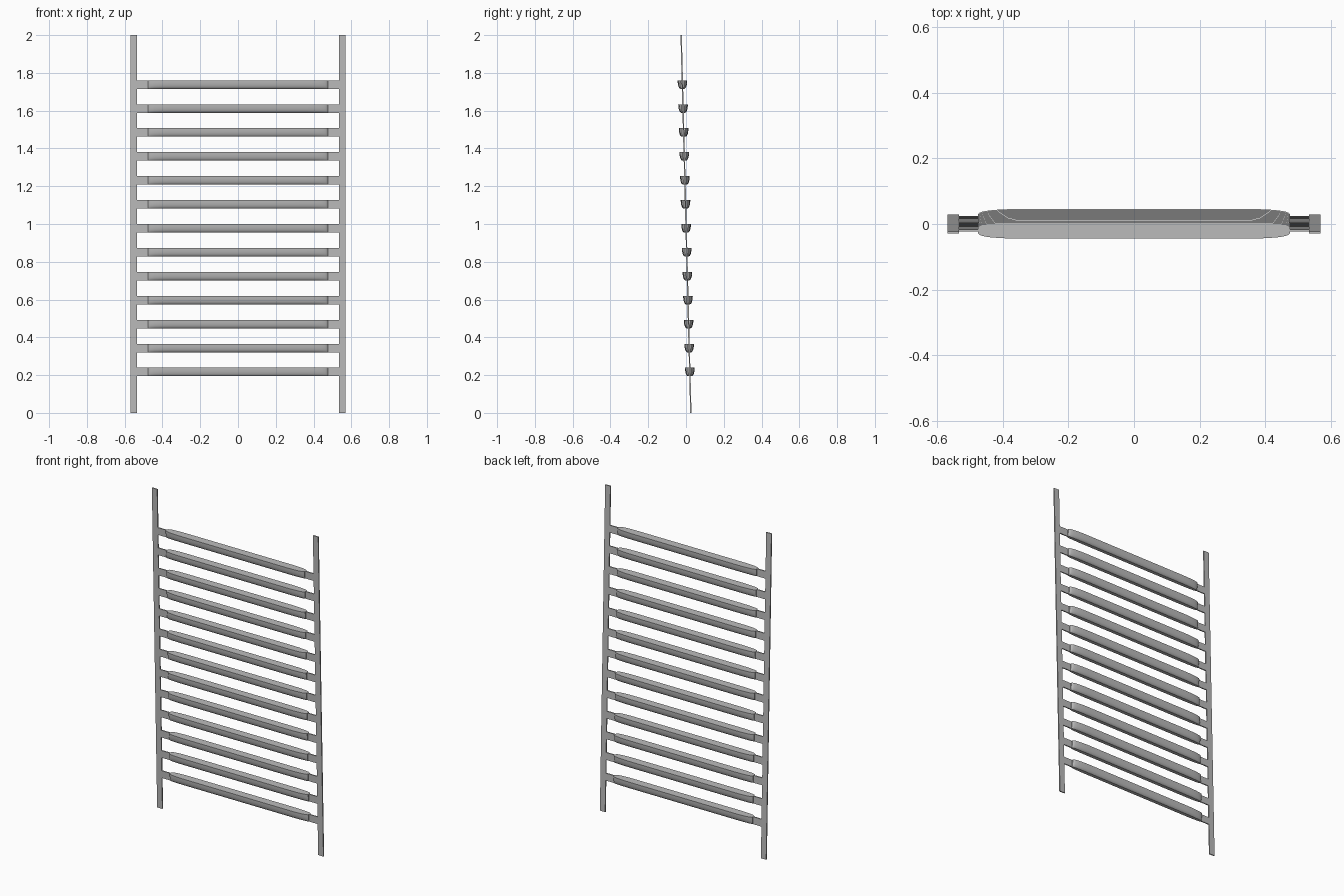
import bpy
import bmesh
import math

cube = bpy.data.objects.get("Cube")
if cube:
    bpy.data.objects.remove(cube, do_unlink=True)

HEIGHT, SLOPE = 2.0, 0.0257
RUNGS, FIRST_TOP, SPACING = 13, 0.239, 0.1268
RUNG_H, RUNG_HALF_L, RUNG_HALF_D = 0.045, 0.476, 0.0255
RAIL_IN, RAIL_OUT, PLATE_HALF = 0.534, 0.570, 0.0035

metal = bpy.data.materials.new("grey_metal")
metal.use_nodes = True
grey = (0.5, 0.5, 0.5, 1)
metal.diffuse_color = grey
metal.node_tree.nodes["Principled BSDF"].inputs["Base Color"].default_value = grey


def lean(z):
    """Depth of the leaning ladder plane at a height."""
    return SLOPE * (HEIGHT / 2 - z)


def add_object(name, bm):
    bmesh.ops.recalc_face_normals(bm, faces=bm.faces)
    mesh = bpy.data.meshes.new(name)
    bm.to_mesh(mesh)
    bm.free()
    mesh.materials.append(metal)
    obj = bpy.data.objects.new(name, mesh)
    bpy.context.collection.objects.link(obj)
    return obj


def leaning_plate(name, x0, x1, z0, z1):
    """Thin flat bar lying in the leaning plane."""
    bm = bmesh.new()
    bmesh.ops.create_cube(bm, size=1)
    for v in bm.verts:
        z = z1 if v.co.z > 0 else z0
        x = x1 if v.co.x > 0 else x0
        v.co = (x, lean(z) + math.copysign(PLATE_HALF, v.co.y), z)
    return add_object(name, bm)


def rung(name, top):
    """Half-round bar with a flat top, its ends rounded in plan."""
    # Position along the length and relative depth, for one end
    ends = [(1.0, 0.36), (0.99, 0.56), (0.97, 0.7), (0.93, 0.83),
            (0.87, 0.93), (0.81, 0.98), (0.75, 1.0)]
    stations = [(-x, w) for x, w in ends] + ends[::-1]
    # Cross-section: relative depth and drop below the flat top
    side = [(1.0, 0.0), (0.98, 0.25), (0.92, 0.5), (0.82, 0.72),
            (0.66, 0.9), (0.42, 1.0)]
    section = side + [(-y, d) for y, d in side[::-1]]
    bm = bmesh.new()
    centre = lean(top - RUNG_H / 2)
    rings = [[bm.verts.new((x * RUNG_HALF_L, centre + y * w * RUNG_HALF_D,
                            top - d * RUNG_H)) for y, d in section]
             for x, w in stations]
    n = len(section)
    for a, b in zip(rings, rings[1:]):
        for i in range(n):
            j = (i + 1) % n
            bm.faces.new((a[i], a[j], b[j], b[i]))
    bm.faces.new(rings[0])
    bm.faces.new(rings[-1])
    return add_object(name, bm)


# Side rails
for label, s in (("left", 1), ("right", -1)):
    leaning_plate(label + "_rail", *sorted((s * RAIL_IN, s * RAIL_OUT)), 0, HEIGHT)

# Rungs and the flat tabs joining them to the rails
rungs = []
for i in range(RUNGS):
    top = FIRST_TOP + i * SPACING
    rungs.append(rung(f"rung_{i + 1}", top))
    for label, s in (("left", 1), ("right", -1)):
        leaning_plate(f"{label}_tab_{i + 1}",
                      *sorted((s * (RUNG_HALF_L - 0.005), s * RAIL_IN)),
                      top - RUNG_H, top)

# Smooth the rounded undersides, keeping the edges crisp
bpy.ops.object.select_all(action="DESELECT")
for obj in rungs:
    obj.select_set(True)
bpy.context.view_layer.objects.active = rungs[0]
bpy.ops.object.shade_smooth_by_angle(angle=math.radians(35))
